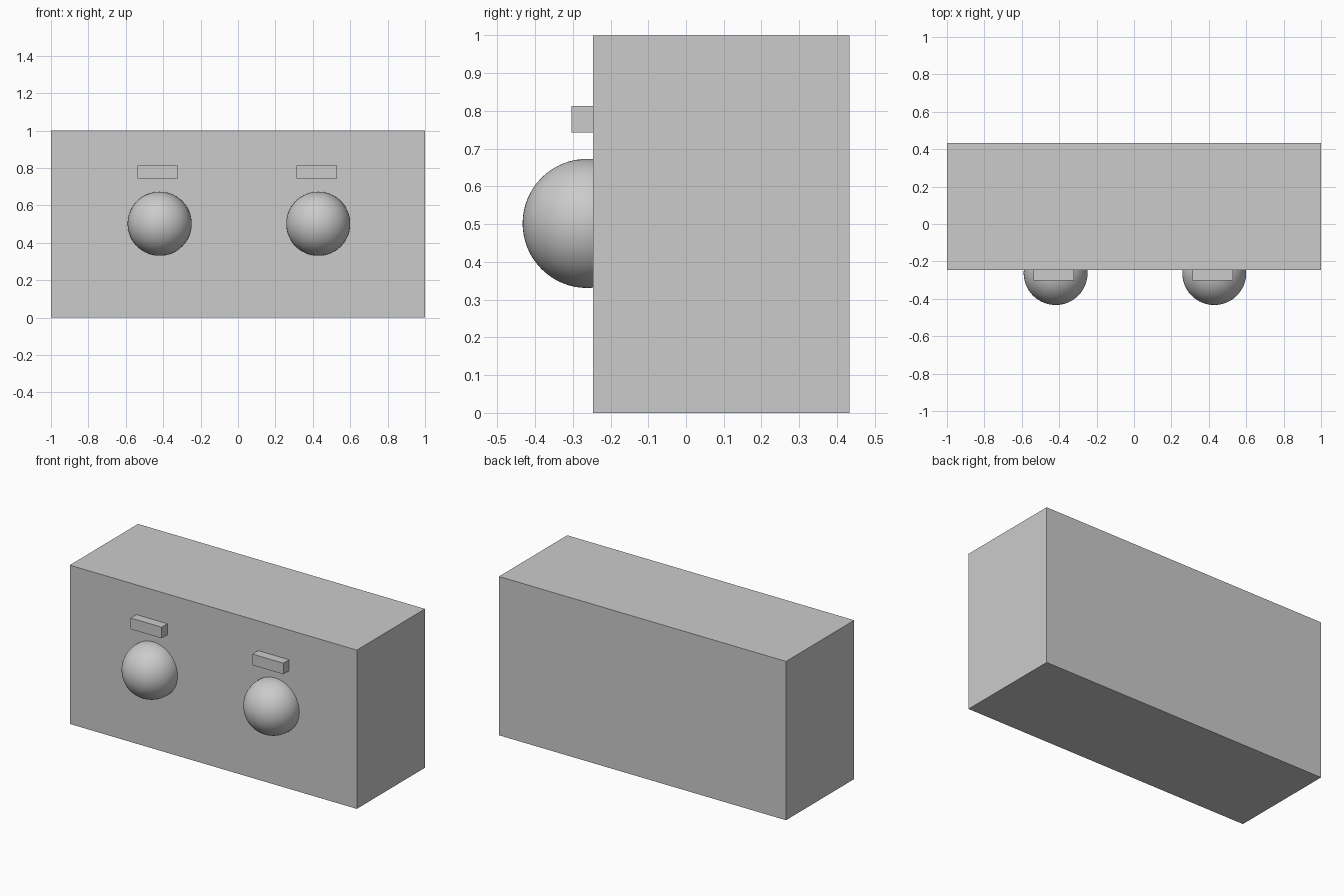
import bpy

cube = bpy.data.objects.get("Cube")
if cube:
    bpy.data.objects.remove(cube, do_unlink=True)

# Single plain grey
grey = bpy.data.materials.new("plain grey")
grey.use_nodes = True
color = (0.6, 0.6, 0.6, 1)
grey.diffuse_color = color
grey.node_tree.nodes["Principled BSDF"].inputs["Base Color"].default_value = color


def finish(name):
    obj = bpy.context.object
    obj.name = name
    obj.data.materials.append(grey)
    return obj


def box(name, low, high):
    center = [(a + b) / 2 for a, b in zip(low, high)]
    bpy.ops.mesh.primitive_cube_add(size=1, location=center)
    obj = finish(name)
    obj.scale = [b - a for a, b in zip(low, high)]
    bpy.ops.object.transform_apply(location=False, rotation=False, scale=True)


# Main block
FRONT = -0.246
box("body", (-1, FRONT, 0), (1, 0.433, 1))

# Each side: a round knob with a small bar above, set a little to one side
for side, x in (("right", -0.419), ("left", 0.429)):
    bpy.ops.mesh.primitive_uv_sphere_add(
        segments=64, ring_count=32, radius=0.171, location=(x, -0.262, 0.502))
    finish(side + "_knob")
    bpy.ops.object.shade_smooth()
    mid = x - 0.009
    box(side + "_bar", (mid - 0.108, -0.303, 0.743), (mid + 0.108, FRONT + 0.01, 0.813))
